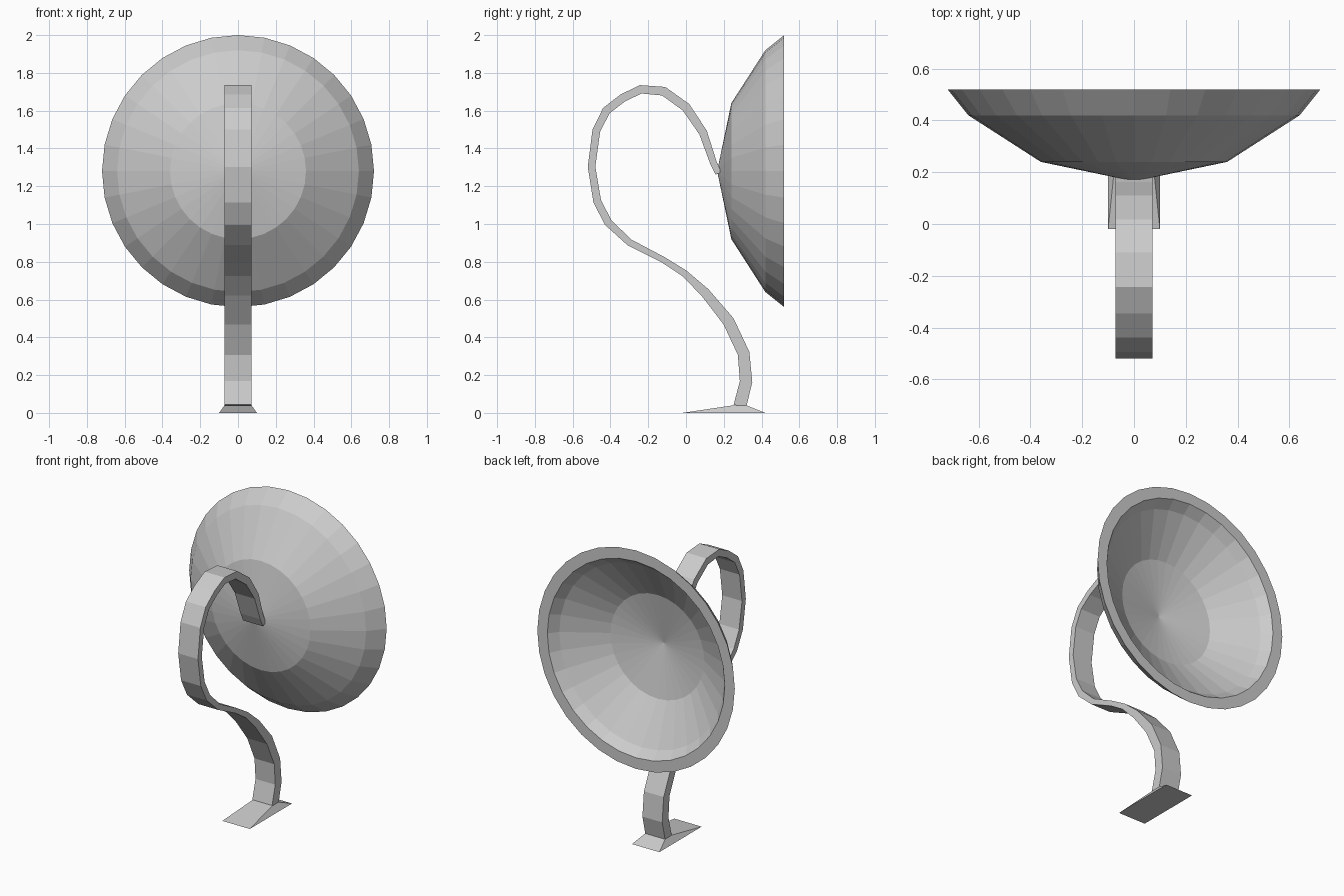
import bpy, bmesh
from math import sin, cos, tau
from mathutils import Vector

if "Cube" in bpy.data.objects:
    bpy.data.objects.remove(bpy.data.objects["Cube"])


def make_object(name, verts, faces):
    mesh = bpy.data.meshes.new(name)
    bm = bmesh.new()
    vs = [bm.verts.new(v) for v in verts]
    for f in faces:
        bm.faces.new([vs[i] for i in f])
    bmesh.ops.recalc_face_normals(bm, faces=bm.faces)
    bm.to_mesh(mesh)
    bm.free()
    obj = bpy.data.objects.new(name, mesh)
    bpy.context.collection.objects.link(obj)
    return obj


def loft(name, rings):
    """Skin four-cornered sections and cap both ends."""
    verts = [v for r in rings for v in r]
    faces = [(0, 1, 2, 3), tuple(range(len(verts) - 4, len(verts)))]
    for k in range(len(rings) - 1):
        for i in range(4):
            j = (i + 1) % 4
            faces.append((4*k + i, 4*k + j, 4*k + 4 + j, 4*k + 4 + i))
    return make_object(name, verts, faces)


# Dish: (radius, y) profile from outer apex over the flat rim to inner apex
def dish(name, profile, centre_z, n=32):
    inner = profile[1:-1]
    verts = [(r * sin(tau * i / n), y, centre_z + r * cos(tau * i / n))
             for r, y in inner for i in range(n)]
    a, b = len(verts), len(verts) + 1
    verts += [(0, profile[0][1], centre_z), (0, profile[-1][1], centre_z)]
    faces = []
    last = (len(inner) - 1) * n
    for i in range(n):
        j = (i + 1) % n
        for k in range(len(inner) - 1):
            faces.append((k*n + i, k*n + j, (k+1)*n + j, (k+1)*n + i))
        faces += [(a, i, j), (b, last + i, last + j)]
    return make_object(name, verts, faces)


dish("dish", [(0, .165), (.36, .24), (.64, .42), (.72, .52),
              (.647, .52), (.60, .462), (.342, .298), (0, .23)], 1.28)

# Curved stem: (y, z, thickness) along the side-view centreline
path = [(.285, .035, .068), (.318, .165, .066), (.305, .315, .063), (.225, .485, .062),
        (.100, .638, .050), (-.010, .740, .036), (-.120, .810, .032), (-.300, .903, .036),
        (-.412, 1.008, .042), (-.470, 1.12, .042), (-.50, 1.303, .040), (-.475, 1.493, .042),
        (-.422, 1.60, .044), (-.335, 1.667, .044), (-.240, 1.713, .045), (-.118, 1.703, .048),
        (.000, 1.618, .048), (.090, 1.485, .044), (.145, 1.325, .036), (.172, 1.268, .034)]
W = .072
pts = [Vector((0, y, z)) for y, z, _ in path]
rings = []
for i, p in enumerate(pts):
    before = (p - pts[max(i - 1, 0)]).normalized()
    after = (pts[min(i + 1, len(pts) - 1)] - p).normalized()
    t = (before + after).normalized()
    side = Vector((0, -t.z, t.y)) * path[i][2] / 2
    x = Vector((W, 0, 0))
    rings.append([p + side - x, p + side + x, p - side + x, p - side - x])
loft("stem", rings)


# Wedge foot: wide base tapering to the stem
def rect(w, y0, y1, z):
    return [(-w, y0, z), (w, y0, z), (w, y1, z), (-w, y1, z)]


loft("foot", [rect(.10, -.02, .42, 0), rect(W, .25, .32, .04)])
